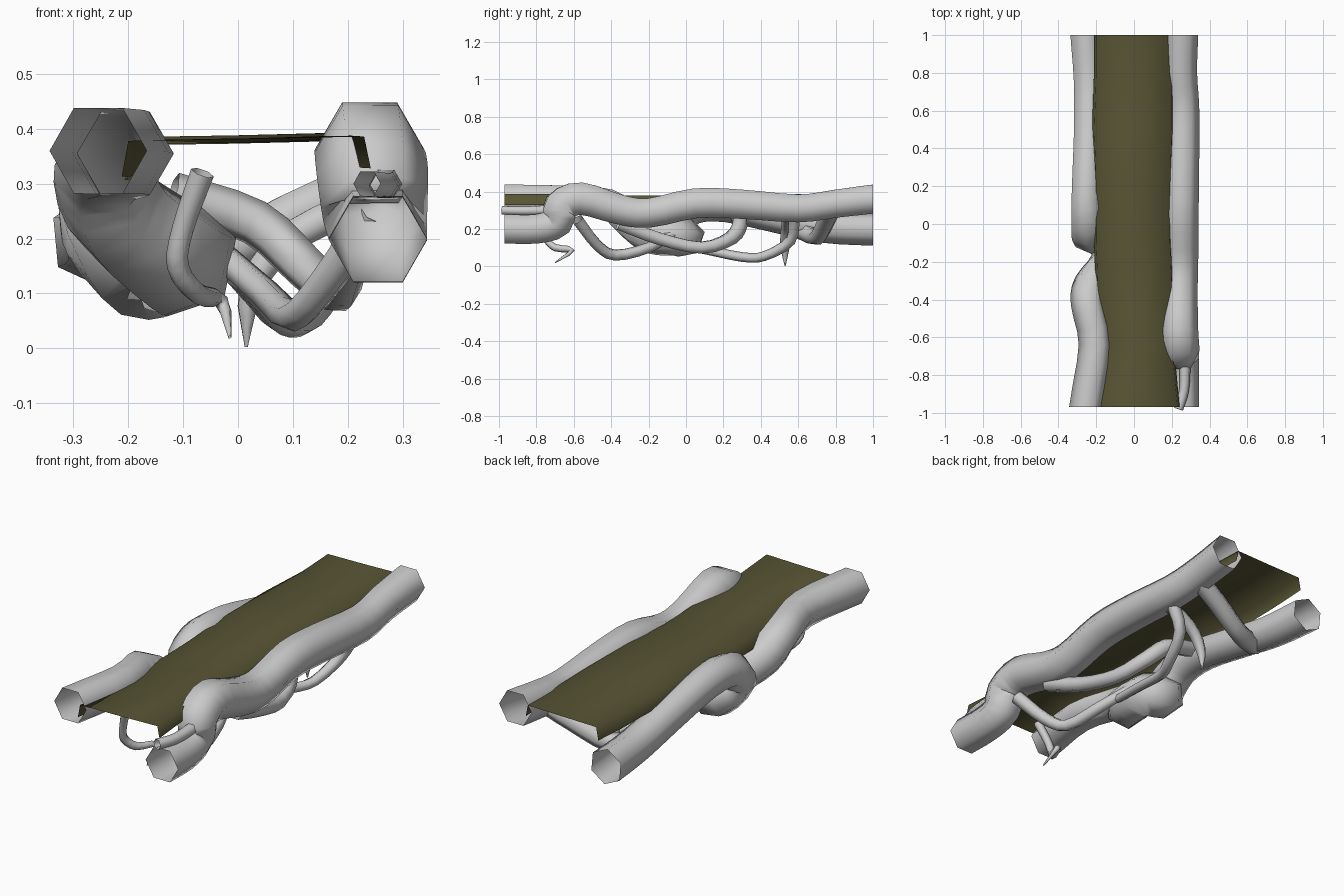
import bpy, bmesh, math
from mathutils import Vector

if "Cube" in bpy.data.objects:
    bpy.data.objects.remove(bpy.data.objects["Cube"])


def spline(pts, steps):
    # Catmull-Rom through (x, y, z, radius) points
    p = [Vector(q) for q in pts]
    p = [2 * p[0] - p[1]] + p + [2 * p[-1] - p[-2]]
    out = []
    for i in range(1, len(p) - 2):
        a, b, c, d = p[i - 1:i + 3]
        for s in range(steps):
            t = s / steps
            out.append(0.5 * (2 * b + (c - a) * t + (2 * a - 5 * b + 4 * c - d) * t * t
                              + (3 * b - a - 3 * c + d) * t ** 3))
    return out + [p[-2]]


def tube(name, pts, steps=3, sides=6, flat_ends=False):
    # open hexagonal tube swept with a parallel-transported frame
    path = spline(pts, steps)
    pos = [q.to_3d() for q in path]
    bm = bmesh.new()
    rings, side, last = [], None, None
    for i, c in enumerate(pos):
        tan = (pos[min(i + 1, len(pos) - 1)] - pos[max(i - 1, 0)]).normalized()
        if side is None:
            ref = Vector((1, 0, 0)) if abs(tan.x) < 0.8 else Vector((0, 1, 0))
            side = ref - tan * ref.dot(tan)
        else:
            side = last.rotation_difference(tan) @ side
            side -= tan * side.dot(tan)
        side.normalize()
        last = tan
        up = tan.cross(side)
        r = max(path[i][3], 0.002)
        rings.append([bm.verts.new(c + r * (side * math.cos(k * math.tau / sides)
                                            + up * math.sin(k * math.tau / sides)))
                      for k in range(sides)])
    if flat_ends:
        for ring, c in ((rings[0], pos[0]), (rings[-1], pos[-1])):
            for v in ring:
                v.co.y = c.y
    for a, b in zip(rings, rings[1:]):
        for k in range(sides):
            f = bm.faces.new((a[k], a[(k + 1) % sides], b[(k + 1) % sides], b[k]))
            f.smooth = True
    return finish(name, bm)


def finish(name, bm):
    me = bpy.data.meshes.new(name)
    bm.to_mesh(me)
    bm.free()
    ob = bpy.data.objects.new(name, me)
    bpy.context.collection.objects.link(ob)
    return ob


# Right trunk: low at the front, S-bend, then runs high to the back
tube("right_trunk", [
    (.255, -.97, .20, .09), (.255, -.8, .20, .09), (.25, -.69, .235, .095),
    (.245, -.67, .32, .102), (.24, -.56, .362, .10), (.245, -.36, .305, .092),
    (.25, -.2, .285, .09), (.25, .05, .337, .092), (.255, .3, .332, .09),
    (.26, .6, .31, .086), (.248, .8, .335, .086), (.25, 1, .36, .09)], flat_ends=True)

# Left trunk: high at the front, loops beneath the deck, low at the back
tube("left_trunk", [
    (-.255, -.97, .36, .09), (-.205, -.64, .355, .088), (-.245, -.42, .335, .09),
    (-.22, -.31, .25, .10), (-.13, -.2, .175, .108), (-.11, -.05, .165, .11),
    (-.18, .0, .155, .105), (-.235, -.06, .23, .10), (-.25, .04, .315, .09),
    (-.25, .22, .32, .085), (-.24, .5, .26, .085), (-.24, .75, .21, .086),
    (-.255, 1, .20, .09)], flat_ends=True)

# Roots hanging between the trunks
roots = {
    "front_hook_root": [(-.065, -.8, .32, .022), (-.1, -.77, .22, .02), (-.11, -.75, .15, .02),
                        (-.075, -.7, .1, .02), (-.03, -.61, .085, .015), (-.015, -.7, .02, .003)],
    "front_stub_root": [(.27, -.74, .30, .03), (.265, -.88, .297, .026), (.235, -.98, .30, .026)],
    "front_cross_root": [(.25, -.58, .25, .035), (.16, -.48, .12, .032), (.1, -.38, .06, .03),
                         (.05, -.2, .10, .028), (-.04, -.06, .18, .025)],
    "middle_cross_root": [(.24, -.36, .23, .04), (.2, -.15, .15, .038), (.18, .08, .10, .036),
                          (.12, .24, .15, .04), (.03, .29, .23, .042), (-.12, .27, .28, .042)],
    "long_root": [(.25, .58, .28, .035), (.18, .56, .14, .03), (.13, .42, .055, .026),
                  (.08, .3, .05, .026), (.04, .1, .09, .025), (0, -.12, .13, .022)],
    "back_hook_root": [(.27, .55, .28, .035), (.1, .54, .205, .032), (.025, .53, .11, .026),
                       (.015, .53, .002, .003)],
    "back_cross_root": [(.25, .78, .31, .05), (.1, .75, .24, .05), (-.08, .7, .16, .048),
                        (-.24, .62, .19, .05)],
}
for name, pts in roots.items():
    tube(name, pts)

# Deck: gently wavy sheet with turned-down edges
bm = bmesh.new()
rows = []
for y, left, right, z in [(-.97, -.20, .23, .378), (-.65, -.14, .2, .38), (-.35, -.19, .2, .372),
                          (-.1, -.20, .19, .37), (.2, -.20, .19, .385), (.5, -.21, .2, .38),
                          (.8, -.20, .2, .375), (1, -.20, .18, .385)]:
    mid = (left + right) / 2
    prof = [(left - .012, z - .065), (left, z), (mid, z + .003), (right, z + .008), (right + .012, z - .05)]
    rows.append([bm.verts.new((px, y, pz)) for px, pz in prof])
for a, b in zip(rows, rows[1:]):
    for k in range(4):
        bm.faces.new((a[k], a[k + 1], b[k + 1], b[k])).smooth = True
deck = finish("deck", bm)
mat = bpy.data.materials.new("moss_brown")
mat.diffuse_color = (.10, .092, .036, 1)
mat.use_nodes = True
mat.node_tree.nodes["Principled BSDF"].inputs["Base Color"].default_value = mat.diffuse_color
deck.data.materials.append(mat)
